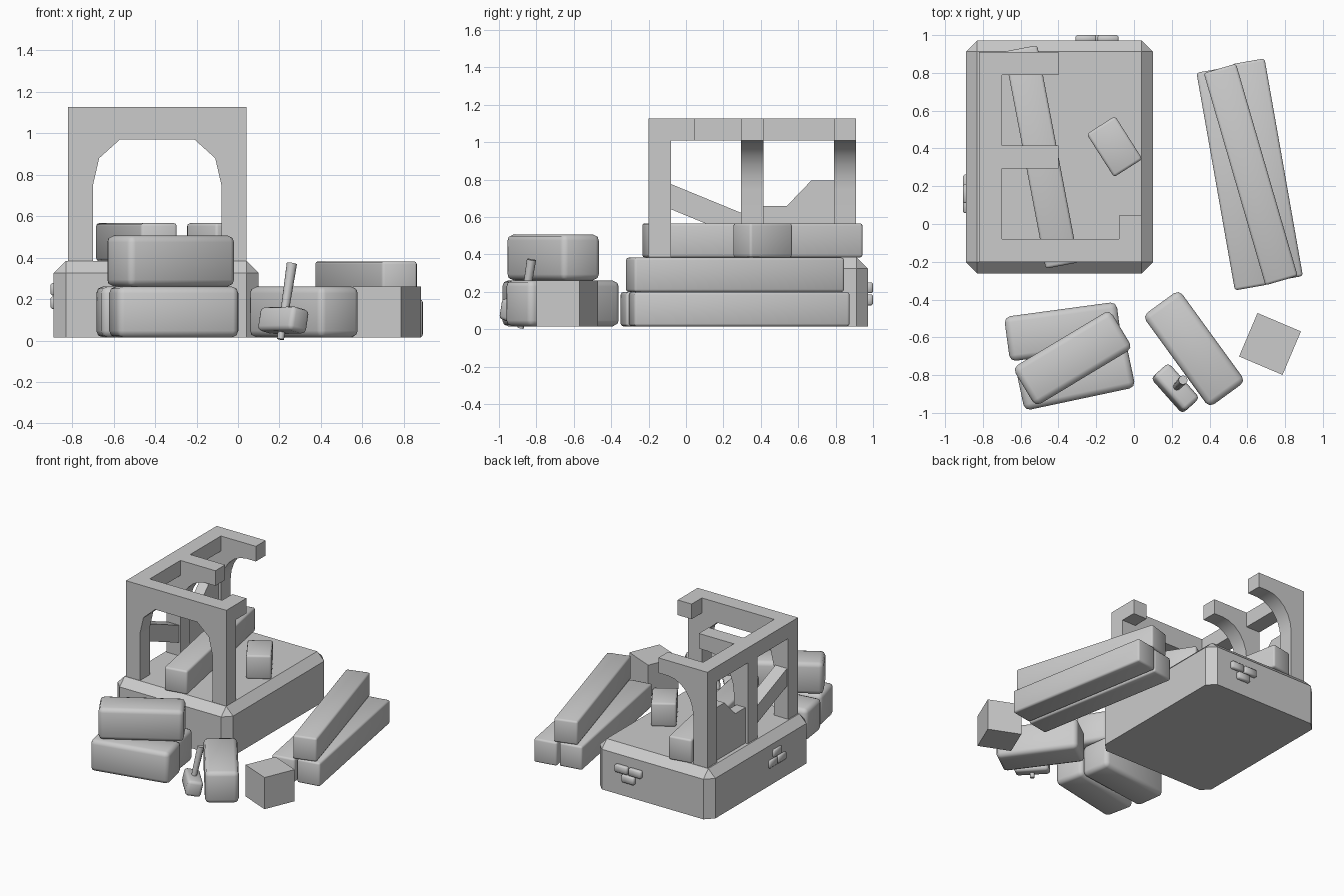
import bpy, bmesh, math
from mathutils import Vector, Matrix

if "Cube" in bpy.data.objects:
    bpy.data.objects.remove(bpy.data.objects["Cube"])


def finish(name, bm, smooth=None):
    bmesh.ops.recalc_face_normals(bm, faces=bm.faces[:])
    me = bpy.data.meshes.new(name)
    bm.to_mesh(me)
    bm.free()
    ob = bpy.data.objects.new(name, me)
    bpy.context.collection.objects.link(ob)
    if smooth:
        bpy.ops.object.select_all(action='DESELECT')
        ob.select_set(True)
        bpy.context.view_layer.objects.active = ob
        bpy.ops.object.shade_smooth_by_angle(angle=math.radians(smooth))
    return ob


def cube_bm(size):
    bm = bmesh.new()
    bmesh.ops.create_cube(bm, size=1)
    bmesh.ops.scale(bm, vec=size, verts=bm.verts)
    return bm


def block(name, center, size, rot=0, bevel=0.0, seg=2):
    """Box turned about z, with optional rounded edges."""
    bm = cube_bm(size)
    if bevel:
        bmesh.ops.bevel(bm, geom=bm.edges[:], offset=bevel, segments=seg,
                        profile=0.5, affect='EDGES')
    ob = finish(name, bm, 50 if bevel else None)
    ob.location = center
    ob.rotation_euler.z = math.radians(rot)
    return ob


def extrude(name, pts, start, end, axis, smooth=None):
    """Profile (u, z) extruded along y (u = x) or along x (u = y)."""
    bm = bmesh.new()
    if axis == 'y':
        vs = [bm.verts.new((u, start, z)) for u, z in pts]
        d = (0, end - start, 0)
    else:
        vs = [bm.verts.new((start, u, z)) for u, z in pts]
        d = (end - start, 0, 0)
    face = bm.faces.new(vs)
    r = bmesh.ops.extrude_face_region(bm, geom=[face], use_keep_orig=True)
    bmesh.ops.translate(bm, vec=d, verts=[v for v in r['geom'] if isinstance(v, bmesh.types.BMVert)])
    return finish(name, bm, smooth)


# Foundation with chamfered corners and top rim
bm = cube_bm((0.99, 1.235, 0.37))
edges = [e for e in bm.edges if not all(v.co.z < 0 for v in e.verts)]
bmesh.ops.bevel(bm, geom=edges, offset=0.06, segments=1, affect='EDGES')
finish("foundation", bm).location = (-0.395, 0.355, 0.20)

# Exposed bricks on the back and left faces
for i, (x, z) in enumerate([(-0.255, 0.222), (-0.137, 0.222), (-0.195, 0.157)]):
    block(f"back_brick_{i}", (x, 0.98, z), (0.11, 0.04, 0.058), 0, 0.008, 1)
for i, (y, z) in enumerate([(0.107, 0.182), (0.212, 0.182), (0.16, 0.248)]):
    block(f"left_brick_{i}", (-0.888, y, z), (0.034, 0.1, 0.06), 0, 0.008, 1)

# Front wall with arch
front = [(-0.82, 0.37), (-0.70, 0.37), (-0.70, 0.75), (-0.67, 0.88), (-0.57, 0.97),
         (-0.21, 0.97), (-0.11, 0.88), (-0.08, 0.75), (-0.08, 0.37), (0.04, 0.37),
         (0.04, 1.127), (-0.82, 1.127)]
extrude("front_arch_wall", front, -0.20, -0.08, 'y')

# Broken half arches on the left posts
arc = [(-0.48 - 0.22 * math.cos(a), 0.75 + 0.26 * math.sin(a))
       for a in [math.pi / 2 * k / 6 for k in range(7)]]
half = [(-0.82, 0.37), (-0.70, 0.37)] + arc + [(-0.40, 1.01), (-0.40, 1.127), (-0.82, 1.127)]
for name, y in (("middle", 0.295), ("back", 0.79)):
    extrude(f"{name}_half_arch", half, y, y + 0.12, 'y', 30)

# Left top beams and broken stub of the right top beam
for name, x, y0, y1 in (("left_beam_front", -0.76, -0.08, 0.295),
                        ("left_beam_back", -0.76, 0.415, 0.79),
                        ("right_beam_stub", -0.02, -0.08, 0.045)):
    block(name, (x, (y0 + y1) / 2, 1.0685), (0.12, y1 - y0, 0.117))

# Left bays: ragged infill and diagonal brace
extrude("broken_infill", [(0.41, 0.37), (0.80, 0.37), (0.80, 0.795), (0.67, 0.795),
                          (0.54, 0.66), (0.41, 0.66)], -0.80, -0.72, 'x')
extrude("diagonal_brace", [(-0.09, 0.645), (0.30, 0.485), (0.30, 0.62), (-0.09, 0.78)],
        -0.81, -0.71, 'x')

# Timber beams: fallen on the foundation and stacked at the right
for name, c, length, rot in (
        ("fallen_beam", (-0.49, 0.355, 0.475), 1.17, 10.8),
        ("short_beam", (-0.103, 0.41, 0.475), 0.27, 32.5),
        ("stack_beam_left", (0.52, 0.24, 0.107), 1.17, 10),
        ("stack_beam_right", (0.705, 0.285, 0.107), 1.17, 10),
        ("stack_beam_top", (0.618, 0.262, 0.291), 1.17, 16.2)):
    block(name, c, (0.178, length, 0.183), rot, 0.014)

# Stone blocks at the front
for name, c, rot in (("stone_back", (-0.375, -0.57, 0.138), 7.7),
                     ("stone_front", (-0.31, -0.81, 0.138), 12),
                     ("stone_top", (-0.325, -0.71, 0.384), 31),
                     ("stone_single", (0.318, -0.66, 0.138), -54)):
    block(name, c, (0.60, 0.238, 0.245), rot, 0.032)

# Crate with recessed panels
bm = cube_bm((0.25, 0.25, 0.245))
bmesh.ops.inset_individual(bm, faces=bm.faces[:], thickness=0.044, depth=0)
panels = [f for f in bm.faces if abs(f.calc_center_median().length - 0.124) < 0.003
          and f.calc_area() < 0.03 and max(abs(c) for c in f.normal) > 0.99
          and sorted(abs(c) for c in f.calc_center_median())[1] < 0.01]
bmesh.ops.inset_individual(bm, faces=panels, thickness=0.01, depth=-0.03)
crate = finish("crate", bm)
crate.location = (0.72, -0.635, 0.138)
crate.rotation_euler.z = math.radians(-23)

# Mallet: chunky head with a leaning handle
low, high = Vector((0.205, -0.884, 0.006)), Vector((0.26, -0.826, 0.372))
up = (high - low).normalized()
along = Vector((0.66, -0.75, 0))
along = (along - up * along.dot(up)).normalized()
side = up.cross(along)
turn = Matrix((along, side, up)).transposed().to_4x4()

head = block("mallet_head", (0, 0, 0), (0.25, 0.112, 0.118), 0, 0.022)
head.matrix_world = Matrix.Translation(low.lerp(high, 0.25)) @ turn
bm = bmesh.new()
bmesh.ops.create_cone(bm, cap_ends=True, segments=8, radius1=0.017, radius2=0.025,
                      depth=(high - low).length)
handle = finish("mallet_handle", bm, 50)
handle.matrix_world = Matrix.Translation((low + high) / 2) @ turn
